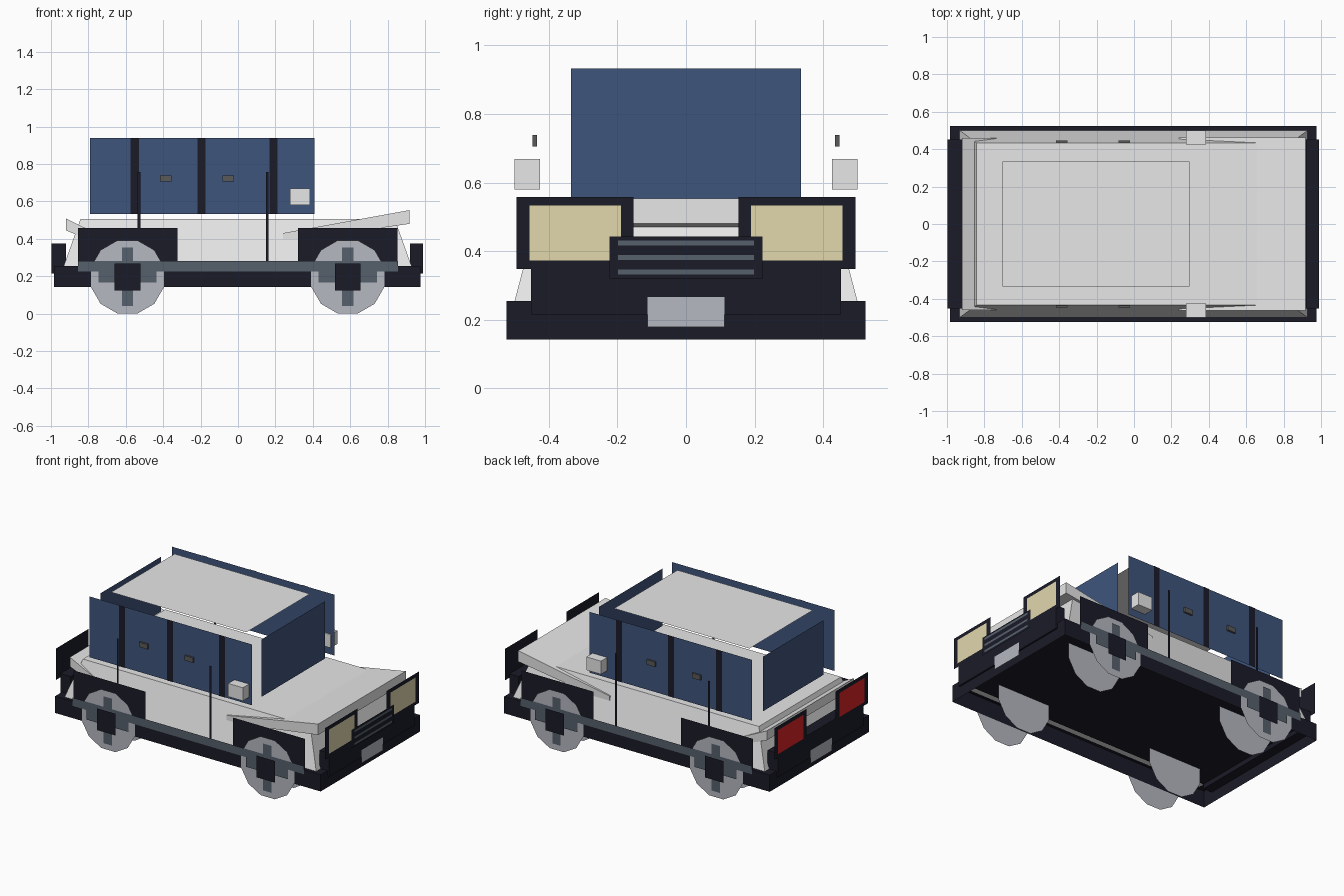
import bpy, bmesh, math

if "Cube" in bpy.data.objects:
    bpy.data.objects.remove(bpy.data.objects["Cube"])


def material(name, rgb):
    m = bpy.data.materials.new(name)
    m.use_nodes = True
    m.diffuse_color = (*rgb, 1)
    m.node_tree.nodes["Principled BSDF"].inputs["Base Color"].default_value = (*rgb, 1)
    return m


BODY = material("pale grey paint", (0.8, 0.8, 0.8))
DARK = material("dark trim", (0.011, 0.011, 0.022))
GLASS = material("blue glass", (0.049, 0.091, 0.2))
SLATE = material("slate metal", (0.094, 0.118, 0.15))
HANDLE = material("handle grey", (0.1, 0.1, 0.105))
WHEEL = material("wheel grey", (0.46, 0.48, 0.53))
LAMP = material("headlight cream", (0.76, 0.68, 0.42))
RED = material("tail light red", (0.7, 0.016, 0.018))


def add_object(name, bm, mat):
    mesh = bpy.data.meshes.new(name)
    bm.to_mesh(mesh)
    bm.free()
    mesh.materials.append(mat)
    ob = bpy.data.objects.new(name, mesh)
    bpy.context.collection.objects.link(ob)


def solid(name, bm, mat):
    bmesh.ops.recalc_face_normals(bm, faces=bm.faces)
    add_object(name, bm, mat)


def polygon(name, mat, points):
    bm = bmesh.new()
    face = bm.faces.new([bm.verts.new(p) for p in points])
    face.normal_update()
    # single sheets point away from the middle of the car
    if face.normal.dot(face.calc_center_median()) < 0:
        face.normal_flip()
    add_object(name, bm, mat)


def side_panel(name, mat, y, x0, x1, z0, z1):
    polygon(name, mat, [(x0, y, z0), (x1, y, z0), (x1, y, z1), (x0, y, z1)])


def end_panel(name, mat, x, y0, y1, z0, z1):
    polygon(name, mat, [(x, y0, z0), (x, y1, z0), (x, y1, z1), (x, y0, z1)])


def flat_panel(name, mat, z, x, y, cx=0):
    polygon(name, mat, [(cx - x, -y, z), (cx + x, -y, z), (cx + x, y, z), (cx - x, y, z)])


def block(name, mat, x0, x1, y0, y1, z0, z1, taper=(0, 0)):
    bm = bmesh.new()
    bmesh.ops.create_cube(bm, size=1)
    for v in bm.verts:
        sx, sy, sz = (c > 0 for c in v.co)
        tx, ty = taper if sz else (0, 0)
        v.co = (x1 - tx if sx else x0 + tx, y1 - ty if sy else y0 + ty, z1 if sz else z0)
    solid(name, bm, mat)


def slab(name, mat, profile, half_width):
    bm = bmesh.new()
    face = bm.faces.new([bm.verts.new((x, -half_width, z)) for x, z in profile])
    out = bmesh.ops.extrude_face_region(bm, geom=[face])["geom"]
    bmesh.ops.translate(bm, vec=(0, 2 * half_width, 0),
                        verts=[g for g in out if isinstance(g, bmesh.types.BMVert)])
    solid(name, bm, mat)


# Lower frame: outer walls with a narrow top rim, open underneath
bm = bmesh.new()
bmesh.ops.create_cube(bm, size=1)
for v in bm.verts:
    v.co = (v.co.x * 1.962 - 0.004, v.co.y * 1.046, 0.142 if v.co.z < 0 else 0.254)
top = max(bm.faces, key=lambda f: f.calc_center_median().z)
bottom = min(bm.faces, key=lambda f: f.calc_center_median().z)
bmesh.ops.delete(bm, geom=[bottom], context="FACES_ONLY")
bmesh.ops.inset_region(bm, faces=[top], thickness=0.02)
for v in top.verts:
    v.co.x, v.co.y = math.copysign(0.928, v.co.x), math.copysign(0.499, v.co.y)
bmesh.ops.delete(bm, geom=[top], context="FACES_ONLY")
solid("lower_frame", bm, DARK)
flat_panel("floor", DARK, 0.246, 0.93, 0.452)

# Body, hood and trunk lid
block("body", BODY, -0.932, 0.928, -0.5, 0.5, 0.254, 0.506, taper=(0.09, 0.066))
slab("hood", BODY, [(0.24, 0.43), (0.916, 0.553), (0.916, 0.48), (0.24, 0.382)], 0.462)
slab("trunk_lid", BODY, [(-0.92, 0.508), (-0.735, 0.418), (-0.735, 0.368), (-0.92, 0.445)], 0.46)

# Cabin roof, windshield and rear window
flat_panel("roof", BODY, 0.952, 0.5, 0.335, cx=-0.203)
end_panel("windshield", GLASS, 0.408, -0.336, 0.336, 0.55, 0.933)
end_panel("rear_window", GLASS, -0.792, -0.32, 0.32, 0.55, 0.915)

# Front and rear ends
for s, end, lamp, x in ((1, "front", LAMP, 0.988), (-1, "rear", RED, 0.996)):
    block(end + "_bumper", DARK, *sorted((s * 0.92, s * x)), -0.452, 0.452, 0.215, 0.375)
    end_panel(end + "_number_plate", WHEEL, s * (x + 0.004), -0.113, 0.113, 0.178, 0.266)
    for t, side in ((1, "left"), (-1, "right")):
        end_panel(f"{end}_{side}_lamp_housing", DARK, s * (x + 0.002), *sorted((t * 0.153, t * 0.494)), 0.348, 0.558)
        end_panel(f"{end}_{side}_lamp", lamp, s * (x + 0.004), *sorted((t * 0.19, t * 0.457)), 0.372, 0.533)
end_panel("grille", DARK, 0.995, -0.223, 0.223, 0.32, 0.443)
for i in range(3):
    z = 0.339 + i * 0.0425
    end_panel(f"grille_slat_{i + 1}", SLATE, 0.998, -0.198, 0.198, z - 0.007, z + 0.007)

# Both sides
for s, side in ((1, "left"), (-1, "right")):
    side_panel(side + "_window", GLASS, s * 0.435, -0.792, 0.408, 0.532, 0.938)
    for i, x in enumerate((-0.552, -0.195, 0.19)):
        side_panel(f"{side}_pillar_{i + 1}", DARK, s * 0.438, x - 0.022, x + 0.022, 0.532, 0.938)
    for i, x in enumerate((-0.387, -0.052)):
        block(f"{side}_handle_{i + 1}", HANDLE, x - 0.031, x + 0.031, *sorted((s * 0.435, s * 0.447)), 0.705, 0.738)
    for i, x in enumerate((-0.529, 0.157)):
        side_panel(f"{side}_rod_{i + 1}", DARK, s * 0.513, x - 0.007, x + 0.007, 0.255, 0.757)
    block(side + "_mirror", BODY, 0.278, 0.386, *sorted((s * 0.426, s * 0.5)), 0.58, 0.668)
    side_panel(side + "_rail", SLATE, s * 0.527, -0.855, 0.855, 0.226, 0.281)

    # Fenders and twelve-sided disc wheels
    for cx, end in ((-0.591, "rear"), (0.587, "front")):
        name = f"{end}_{side}"
        side_panel(name + "_fender", DARK, s * 0.515, cx - 0.265, cx + 0.267, 0.25, 0.458)
        for y, part in ((0.524, "outer"), (0.325, "inner")):
            ring = [math.radians(30 * k + 15) for k in range(12)]
            polygon(f"{name}_wheel_{part}", WHEEL,
                    [(cx + 0.203 * math.cos(a), s * y, 0.196 + 0.203 * math.sin(a)) for a in ring])
        side_panel(name + "_spoke_upright", SLATE, s * 0.53, cx - 0.03, cx + 0.03, 0.04, 0.353)
        side_panel(name + "_spoke_level", SLATE, s * 0.532, cx - 0.156, cx + 0.156, 0.165, 0.23)
        side_panel(name + "_hub", DARK, s * 0.545, cx - 0.069, cx + 0.069, 0.123, 0.268)
